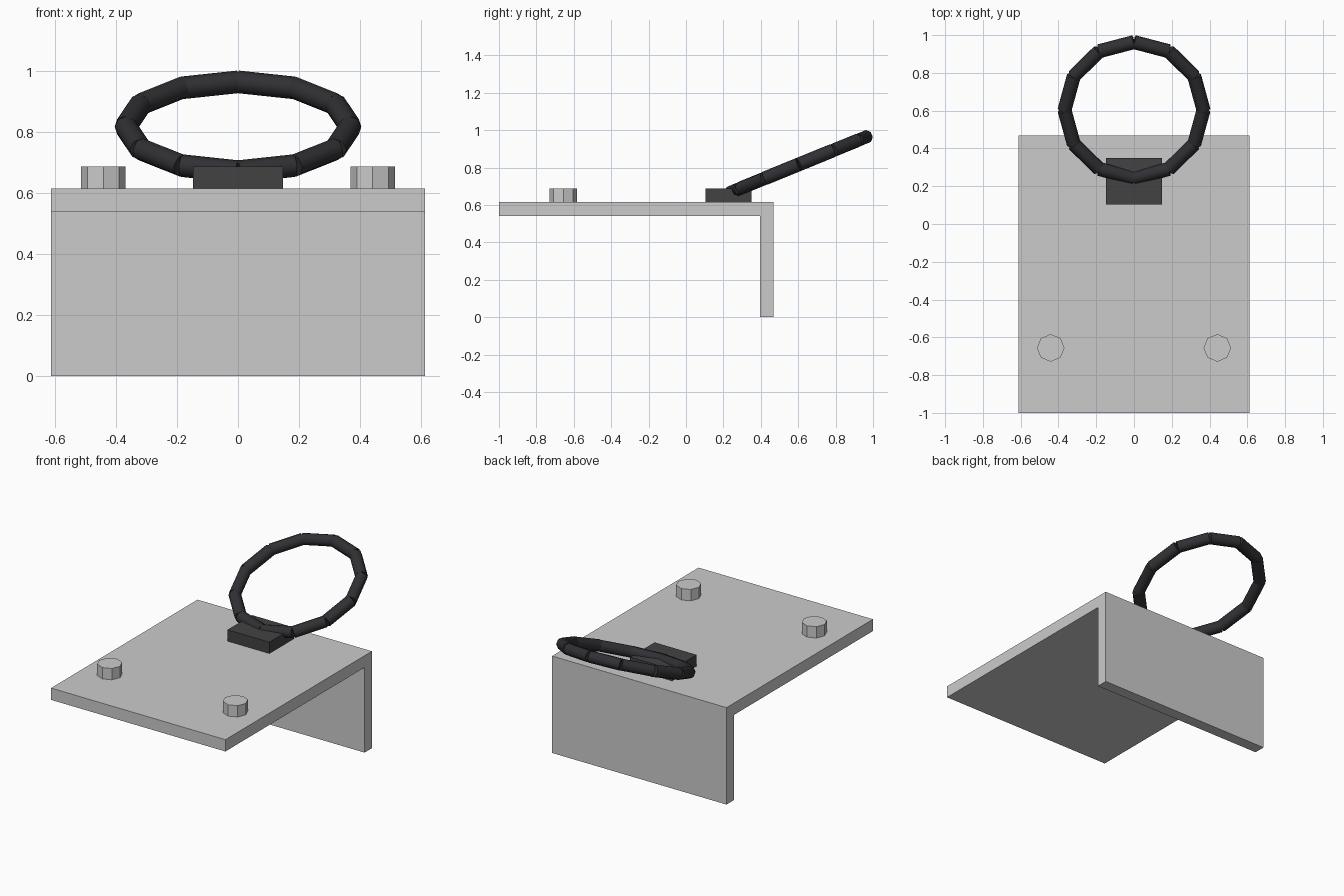
import bpy, bmesh
from math import sin, cos, pi, radians
from mathutils import Vector, Matrix

if "Cube" in bpy.data.objects:
    bpy.data.objects.remove(bpy.data.objects["Cube"])


def material(name, rgb):
    m = bpy.data.materials.new(name)
    m.diffuse_color = (*rgb, 1)
    m.use_nodes = True
    m.node_tree.nodes["Principled BSDF"].inputs["Base Color"].default_value = m.diffuse_color
    return m


def finish(bm, name, mat=None):
    bmesh.ops.recalc_face_normals(bm, faces=bm.faces)
    me = bpy.data.meshes.new(name)
    bm.to_mesh(me)
    bm.free()
    ob = bpy.data.objects.new(name, me)
    bpy.context.collection.objects.link(ob)
    if mat:
        me.materials.append(mat)
    return ob


def cylinder(bm, a, b, r, sides):
    a, b = Vector(a), Vector(b)
    d = b - a
    mtx = Matrix.Translation((a + b) / 2) @ d.to_track_quat('Z', 'Y').to_matrix().to_4x4()
    bmesh.ops.create_cone(bm, cap_ends=True, segments=sides, radius1=r, radius2=r,
                          depth=d.length, matrix=mtx)


dark = material("dark_steel", (0.055, 0.055, 0.055))
black = material("black_steel", (0.03, 0.03, 0.035))

# Angle bracket: L profile extruded across x
profile = [(-1, 0.54), (0.395, 0.54), (0.395, 0), (0.468, 0), (0.468, 0.615), (-1, 0.615)]
bm = bmesh.new()
face = bm.faces.new([bm.verts.new((-0.612, y, z)) for y, z in profile])
ext = bmesh.ops.extrude_face_region(bm, geom=[face])
bmesh.ops.translate(bm, vec=(1.224, 0, 0),
                    verts=[v for v in ext["geom"] if isinstance(v, bmesh.types.BMVert)])
finish(bm, "angle_bracket")

# Bolt heads, octagonal
for side, x in (("left", -0.441), ("right", 0.441)):
    bm = bmesh.new()
    cylinder(bm, (x, -0.656, 0.61), (x, -0.656, 0.687), 0.073, 8)
    finish(bm, side + "_bolt_head")

# Block holding the ring
bm = bmesh.new()
bmesh.ops.create_cube(bm, size=1, matrix=Matrix.Translation((0, 0.227, 0.6495))
                      @ Matrix.Diagonal((0.294, 0.245, 0.075, 1)))
finish(bm, "ring_mount", dark)

# Tilted ring of twelve straight bars
bm = bmesh.new()
joints = [(0.368 * cos(i * pi / 6), 0.603 + 0.36 * sin(i * pi / 6),
           0.817 + 0.147 * sin(i * pi / 6)) for i in range(12)]
for i in range(12):
    cylinder(bm, joints[i], joints[(i + 1) % 12], 0.037, 8)
ring = finish(bm, "pull_ring", black)
bpy.context.view_layer.objects.active = ring
ring.select_set(True)
bpy.ops.object.shade_smooth_by_angle(angle=radians(60))
